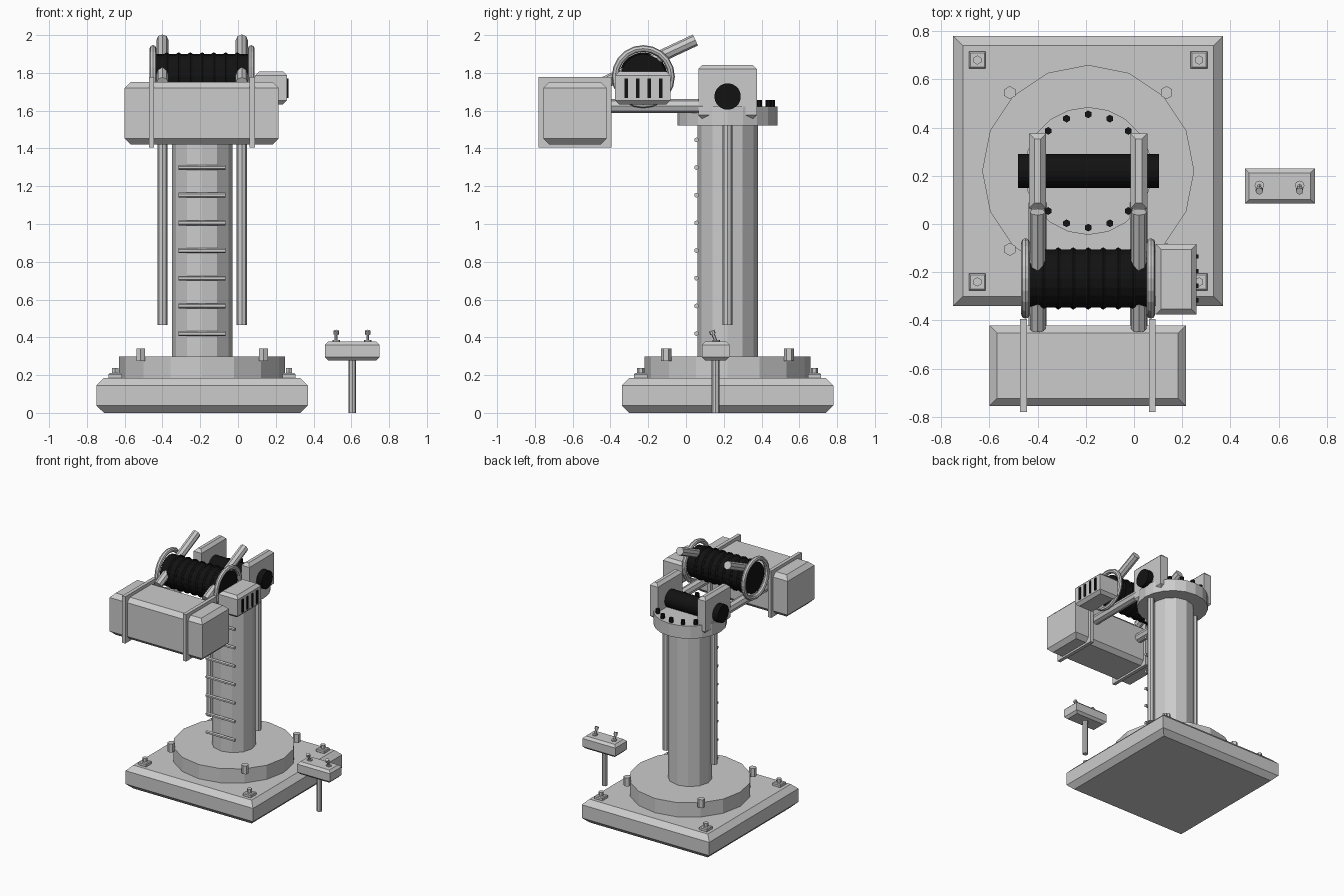
import bpy, bmesh
from math import pi, sin, cos, radians
from mathutils import Vector, Matrix

if "Cube" in bpy.data.objects:
    bpy.data.objects.remove(bpy.data.objects["Cube"])

black = bpy.data.materials.new("black")
black.diffuse_color = (0.006, 0.006, 0.006, 1)
black.use_nodes = True
black.node_tree.nodes["Principled BSDF"].inputs["Base Color"].default_value = black.diffuse_color

CX, CY = -0.19, 0.22          # column axis
SIDES = (-0.40, 0.02)         # left and right of the paired parts


def finish(bm, name, mat=None):
    me = bpy.data.meshes.new(name)
    bmesh.ops.recalc_face_normals(bm, faces=bm.faces)
    bm.to_mesh(me)
    bm.free()
    ob = bpy.data.objects.new(name, me)
    bpy.context.collection.objects.link(ob)
    if mat:
        me.materials.append(mat)
    return ob


def box(name, x, y, z, chamfer=0, mat=None):
    """Box from (min, max) ranges, top and bottom rims chamfered."""
    bm = bmesh.new()
    bmesh.ops.create_cube(bm, size=1)
    for v in bm.verts:
        v.co = Vector([r[0] + (c + 0.5) * (r[1] - r[0]) for c, r in zip(v.co, (x, y, z))])
    if chamfer:
        rims = [e for e in bm.edges if abs(e.verts[0].co.z - e.verts[1].co.z) < 1e-5]
        bmesh.ops.bevel(bm, geom=rims, offset=chamfer, segments=1, affect='EDGES')
    return finish(bm, name, mat)


def rod(name, a, b, r, n=8, mat=None):
    """Flat-faced cylinder between two points."""
    a, b = Vector(a), Vector(b)
    d = b - a
    bm = bmesh.new()
    # first vertex lies on the y axis for upright rods
    m = Matrix.Translation((a + b) / 2)
    if abs(d.z) < d.length * 0.9999:
        m = m @ d.to_track_quat('Z', 'Y').to_matrix().to_4x4()
    bmesh.ops.create_cone(bm, cap_ends=True, segments=n, radius1=r, radius2=r,
                          depth=d.length, matrix=m)
    return finish(bm, name, mat)


def ring(name, x, y, z, major, minor, mat=None, n=20, k=8):
    """Torus around an axis parallel to x."""
    bm = bmesh.new()
    loops = []
    for i in range(n):
        t = 2 * pi * i / n
        loop = []
        for j in range(k):
            p = 2 * pi * j / k
            q = major + minor * cos(p)
            loop.append(bm.verts.new((x + minor * sin(p), y + q * sin(t), z + q * cos(t))))
        loops.append(loop)
    for i in range(n):
        a, b = loops[i], loops[(i + 1) % n]
        for j in range(k):
            bm.faces.new((a[j], a[(j + 1) % k], b[(j + 1) % k], b[j]))
    return finish(bm, name, mat)


# Foundation: square slab, round plinth, bolts
box("base_slab", (CX - 0.56, CX + 0.56), (CY - 0.56, CY + 0.56), (0, 0.185), 0.04)
rod("plinth", (CX, CY, 0.18), (CX, CY, 0.298), 0.44, 16)
for sx in (-1, 1):
    for sy in (-1, 1):
        x, y = CX + sx * 0.46, CY + sy * 0.46
        box("anchor_plate", (x - 0.035, x + 0.035), (y - 0.035, y + 0.035), (0.18, 0.21), 0.006)
        rod("anchor_bolt", (x, y, 0.2), (x, y, 0.238), 0.019, 6)
        x, y = CX + sx * 0.325, CY + sy * 0.325
        rod("plinth_bolt", (x, y, 0.275), (x, y, 0.342), 0.027, 6)

# Column with ladder rungs and side pipes
rod("column", (CX, CY, 0.29), (CX, CY, 1.54), 0.16, 12)
for i in range(8):
    z = 0.42 + i * 0.1465
    rod("ladder_rung", (CX - 0.125, 0.055, z), (CX + 0.125, 0.055, z), 0.013, 6)
for x in SIDES:
    rod("side_pipe", (x, CY, 0.465), (x, CY, 1.54), 0.027)

# Top flange with bolt circle
rod("top_flange", (CX, CY, 1.522), (CX, CY, 1.622), 0.265, 20)
for i in range(16):
    t = i * pi / 8
    x, y = CX + 0.235 * cos(t), CY + 0.235 * sin(t)
    rod("flange_bolt", (x, y, 1.61), (x, y, 1.657), 0.016, 6, black)

# Pivot cheeks and shaft
for x in SIDES:
    box("pivot_cheek", (x - 0.035, x + 0.035), (0.065, 0.375), (1.555, 1.842), 0.022)
rod("pivot_shaft", (-0.482, CY, 1.675), (0.103, CY, 1.675), 0.07, 20, black)

# Boom arms carrying the counterweight
for x in SIDES:
    rod("boom_arm", (x, 0.09, 1.625), (x, -0.44, 1.625), 0.037)
    rod("slanted_bar", (x, -0.435, 1.747), (x, 0.05, 1.974), 0.032)
box("counterweight", (-0.60, 0.215), (-0.755, -0.42), (1.42, 1.752), 0.032)
for x in (-0.458, 0.076):
    box("counterweight_strap", (x - 0.014, x + 0.014), (-0.78, -0.395), (1.405, 1.777))

# Winch drum with cable wraps and end rims
DY, DZ = -0.226, 1.78
rod("drum", (-0.445, DY, DZ), (0.068, DY, DZ), 0.12, 20, black)
for i in range(7):
    ring("cable_wrap", CX + (i - 3) * 0.0622, DY, DZ, 0.116, 0.013, black, k=6)
for x in (-0.45, 0.07):
    ring("drum_rim", x, DY, DZ, 0.149, 0.018)

# Motor housing with vents
box("motor_housing", (0.09, 0.26), (-0.375, -0.083), (1.633, 1.808), 0.022)
for i in range(4):
    y = -0.316 + i * 0.0605
    box("motor_vent", (0.25, 0.267), (y - 0.009, y + 0.009), (1.667, 1.77), 0, black)

# Control stand with two toggles
PX, PY = 0.605, 0.157
rod("control_post", (PX, PY, 0), (PX, PY, 0.29), 0.021)
box("control_box", (0.46, 0.75), (PY - 0.073, PY + 0.073), (0.278, 0.378), 0.018)
for x in (0.52, 0.687):
    lean = Vector((0, -sin(radians(22)), cos(radians(22))))
    foot = Vector((x, PY + 0.005, 0.37))
    rod("toggle_collar", (x, PY + 0.003, 0.37), (x, PY + 0.003, 0.386), 0.02, 8)
    rod("toggle_stem", foot, foot + lean * 0.06, 0.009, 6)
    rod("toggle_cap", foot + lean * 0.05, foot + lean * 0.07, 0.015, 8)
